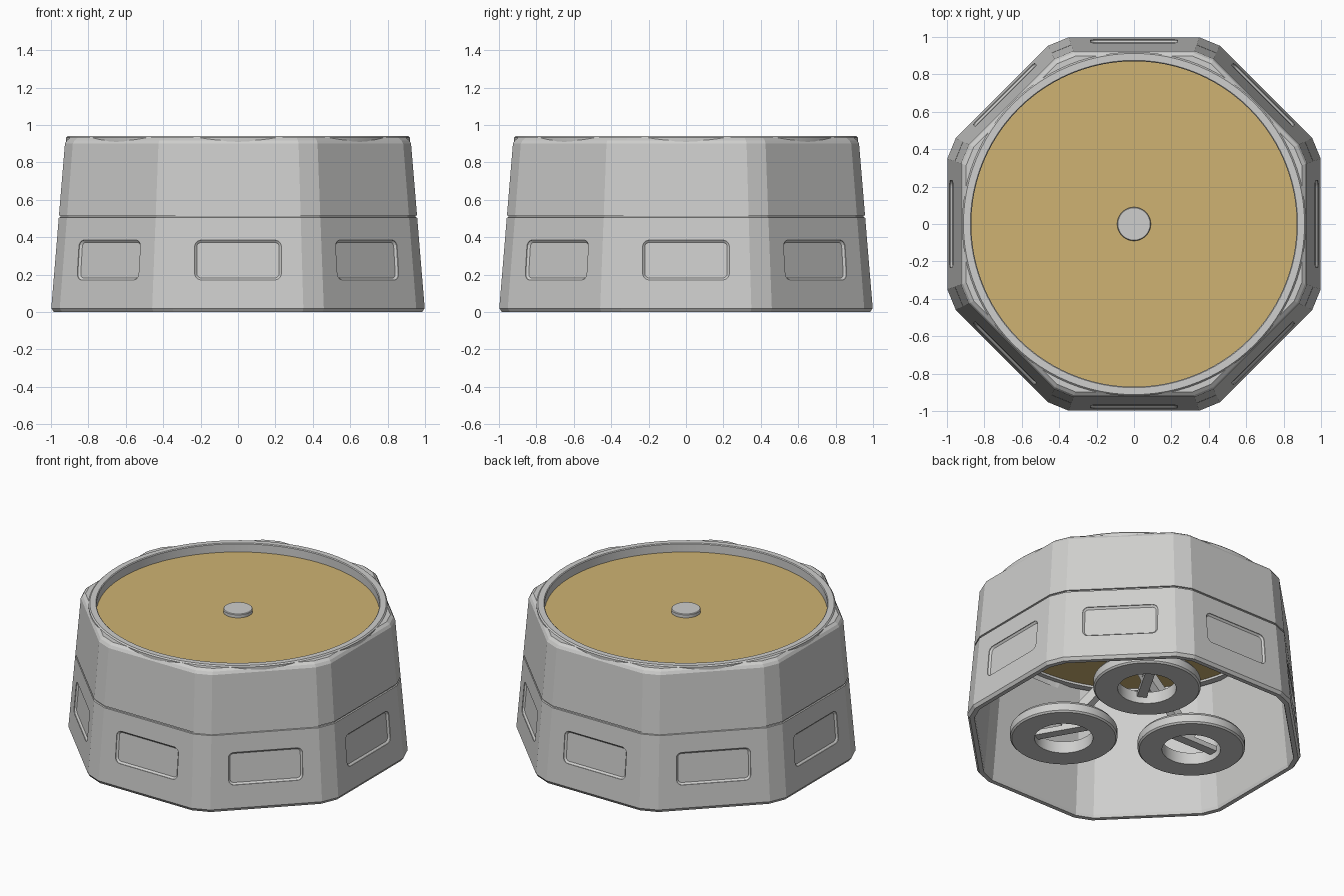
import bpy, bmesh, math
from mathutils import Vector, Matrix

old = bpy.data.objects.get("Cube")
if old:
    bpy.data.objects.remove(old, do_unlink=True)


def material(name, rgb):
    m = bpy.data.materials.new(name)
    m.use_nodes = True
    m.diffuse_color = (*rgb, 1)
    m.node_tree.nodes["Principled BSDF"].inputs["Base Color"].default_value = (*rgb, 1)
    return m


GREY = material("light grey", (0.62, 0.62, 0.61))
TAN = material("tan", (0.62, 0.45, 0.17))


def finish(name, bm, mat, smooth=True):
    bmesh.ops.recalc_face_normals(bm, faces=bm.faces)
    mesh = bpy.data.meshes.new(name)
    bm.to_mesh(mesh)
    bm.free()
    obj = bpy.data.objects.new(name, mesh)
    bpy.context.collection.objects.link(obj)
    mesh.materials.append(mat)
    bpy.ops.object.select_all(action='DESELECT')
    obj.select_set(True)
    bpy.context.view_layer.objects.active = obj
    if smooth:
        bpy.ops.object.shade_smooth_by_angle(angle=math.radians(30))
    return obj


def loft(bm, loops, closed=False):
    """Skin a stack of point loops; closed joins last to first, else ends are capped."""
    rows = [[bm.verts.new(p) for p in loop] for loop in loops]
    n = len(rows[0])
    pairs = list(zip(rows, rows[1:]))
    if closed:
        pairs.append((rows[-1], rows[0]))
    else:
        bm.faces.new(rows[0])
        bm.faces.new(rows[-1])
    for a, b in pairs:
        for i in range(n):
            j = (i + 1) % n
            bm.faces.new((a[i], a[j], b[j], b[i]))


def octagon(size, z):
    """Octagon with clipped corners; size is the distance to a flat."""
    pts = []
    for k in range(8):
        turn = Matrix.Rotation(k * math.pi / 4, 3, 'Z')
        pts += [turn @ Vector((size, s * 0.35 * size, z)) for s in (-1, 1)]
    return pts


def circle(r, z, n=96):
    return [Vector((r * math.cos(math.tau * i / n), r * math.sin(math.tau * i / n), z))
            for i in range(n)]


def lathe(name, profile, mat, closed=False, centre=(0, 0, 0)):
    bm = bmesh.new()
    loft(bm, [circle(r, z) for r, z in profile], closed)
    obj = finish(name, bm, mat)
    obj.location = centre
    return obj


def beam(name, a, b, width, height):
    a, b = Vector(a), Vector(b)
    along = (b - a).normalized()
    side = Vector((0, 0, 1)).cross(along).normalized() * width / 2
    up = along.cross(side).normalized() * height / 2
    bm = bmesh.new()
    loft(bm, [[p + side + up, p - side + up, p - side - up, p + side - up] for p in (a, b)])
    return finish(name, bm, GREY, False)


# Hollow tapered shell with bevelled edges and a fine seam
SLOPE = 0.083


def flat(z):
    return 1.0 - SLOPE * z


bm = bmesh.new()
shell_profile = [
    (0.985, 0), (flat(0.02), 0.02),
    (flat(0.505), 0.505), (flat(0.507) - 0.008, 0.507),
    (flat(0.515) - 0.008, 0.515), (flat(0.517), 0.517),
    (flat(0.9), 0.9), (0.915, 0.918), (0.897, 0.932),
    (0.8, 0.932), (0.8, 0.86), (0.885, 0.86),
    (0.952, 0.02), (0.957, 0),
]
loft(bm, [octagon(s, z) for s, z in shell_profile], closed=True)
shell = finish("shell", bm, GREY, False)


# Cutter: round top opening and eight shallow rounded panels
def rounded_rect(w, h, r, steps=5):
    pts = []
    for k, (sx, sy) in enumerate(((1, 1), (-1, 1), (-1, -1), (1, -1))):
        for i in range(steps + 1):
            t = (k + i / steps) * math.pi / 2
            pts.append((sx * (w - r) + r * math.cos(t), sy * (h - r) + r * math.sin(t)))
    return pts


bm = bmesh.new()
loft(bm, [circle(0.9, 0.8), circle(0.9, 1.2)])
for k in range(8):
    a = k * math.pi / 4
    n = Vector((math.cos(a), math.sin(a), SLOPE)).normalized()
    t = Vector((-math.sin(a), math.cos(a), 0))
    u = n.cross(t)
    mid_z = 0.278
    base = Vector((math.cos(a) * flat(mid_z), math.sin(a) * flat(mid_z), mid_z))
    loops = []
    for inset, depth in ((0.012, -0.014), (0, -0.004), (0, 0.05)):
        rect = rounded_rect(0.232 - inset, 0.107 - inset, 0.035 - inset)
        loops.append([base + t * x + u * y + n * depth for x, y in rect])
    loft(bm, loops)
cutter = finish("cutter", bm, GREY, False)
cutter.hide_render = True

bpy.ops.object.select_all(action='DESELECT')
shell.select_set(True)
bpy.context.view_layer.objects.active = shell
mod = shell.modifiers.new("cuts", 'BOOLEAN')
mod.operation = 'DIFFERENCE'
mod.solver = 'EXACT'
mod.object = cutter
bpy.ops.object.modifier_apply(modifier=mod.name)
bpy.data.objects.remove(cutter, do_unlink=True)

# Round top rim, recessed deck and centre shaft
lathe("top_rim", [(0.87, 0.84), (0.915, 0.84), (0.92, 0.85), (0.92, 0.932),
                  (0.912, 0.94), (0.875, 0.94), (0.87, 0.935)], GREY, True)
lathe("deck", [(0.872, 0.855), (0.872, 0.88)], TAN)
lathe("centre_shaft", [(0.09, 0.51), (0.09, 0.9), (0.086, 0.905)], GREY)

# Three ring feet, each carried by a sloping strut from the shaft
for k in range(3):
    a = math.pi / 3 + k * math.tau / 3
    d = Vector((math.cos(a), math.sin(a), 0))
    up = Vector((0, 0, 1))
    lathe(f"ring_foot_{k + 1}",
          [(0.18, 0.09), (0.32, 0.09), (0.33, 0.1), (0.33, 0.15), (0.315, 0.17), (0.18, 0.17)],
          GREY, True, d * 0.46)
    beam(f"strut_{k + 1}", d * 0.05 + up * 0.55, d * 0.46 + up * 0.17, 0.06, 0.06)
    beam(f"ring_bar_{k + 1}", d * 0.26 + up * 0.15, d * 0.66 + up * 0.15, 0.06, 0.035)
